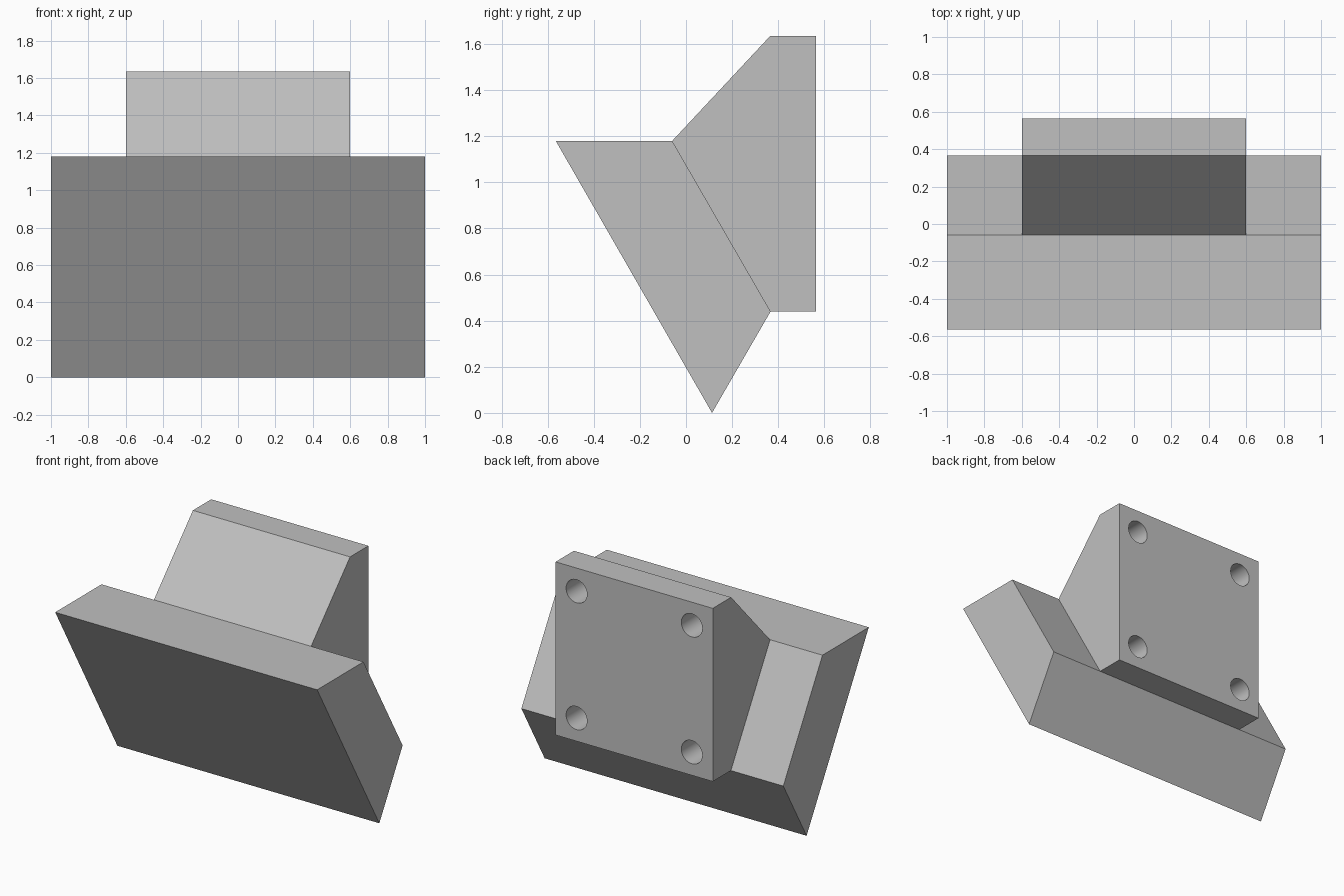
import bpy
import bmesh
from mathutils import Matrix, Vector

cube = bpy.data.objects.get("Cube")
if cube:
    bpy.data.objects.remove(cube, do_unlink=True)

grey = bpy.data.materials.new("plain grey")
grey.use_nodes = True
colour = (0.53, 0.53, 0.53, 1)
grey.diffuse_color = colour
grey.node_tree.nodes["Principled BSDF"].inputs["Base Color"].default_value = colour


def add_object(name, bm):
    bmesh.ops.recalc_face_normals(bm, faces=bm.faces)
    mesh = bpy.data.meshes.new(name)
    bm.to_mesh(mesh)
    bm.free()
    mesh.materials.append(grey)
    obj = bpy.data.objects.new(name, mesh)
    bpy.context.collection.objects.link(obj)
    return obj


def extrude_profile(name, profile, half_width):
    """Extrude a (y, z) side profile symmetrically along x."""
    bm = bmesh.new()
    face = bm.faces.new([bm.verts.new((-half_width, y, z)) for y, z in profile])
    grown = bmesh.ops.extrude_face_region(bm, geom=[face])["geom"]
    verts = [v for v in grown if isinstance(v, bmesh.types.BMVert)]
    bmesh.ops.translate(bm, verts=verts, vec=Vector((2 * half_width, 0, 0)))
    return add_object(name, bm)


# Wide tilted plate at the front
extrude_profile("tilted_plate",
                [(-0.565, 1.18), (-0.06, 1.18), (0.367, 0.44), (0.113, 0)], 1.0)

# Wedge-shaped mounting block behind it
block = extrude_profile("mounting_block",
                        [(-0.06, 1.18), (0.365, 1.635), (0.565, 1.635),
                         (0.565, 0.44), (0.367, 0.44)], 0.6)

# Four blind screw holes in the back face
hole_depth = 0.2
bm = bmesh.new()
for x in (-0.44, 0.44):
    for z in (0.6, 1.475):
        placement = Matrix.Translation((x, 0.565, z)) @ Matrix.Rotation(1.5707963, 4, "X")
        bmesh.ops.create_cone(bm, cap_ends=True, segments=48, radius1=0.08,
                              radius2=0.08, depth=2 * hole_depth, matrix=placement)
cutter = add_object("screw_hole_cutter", bm)
cutter.hide_render = True

holes = block.modifiers.new("screw_holes", "BOOLEAN")
holes.operation = "DIFFERENCE"
holes.solver = "EXACT"
holes.object = cutter

bpy.ops.object.select_all(action="DESELECT")
block.select_set(True)
bpy.context.view_layer.objects.active = block
bpy.ops.object.modifier_apply(modifier=holes.name)
bpy.data.objects.remove(cutter, do_unlink=True)
bpy.ops.object.shade_smooth_by_angle()
